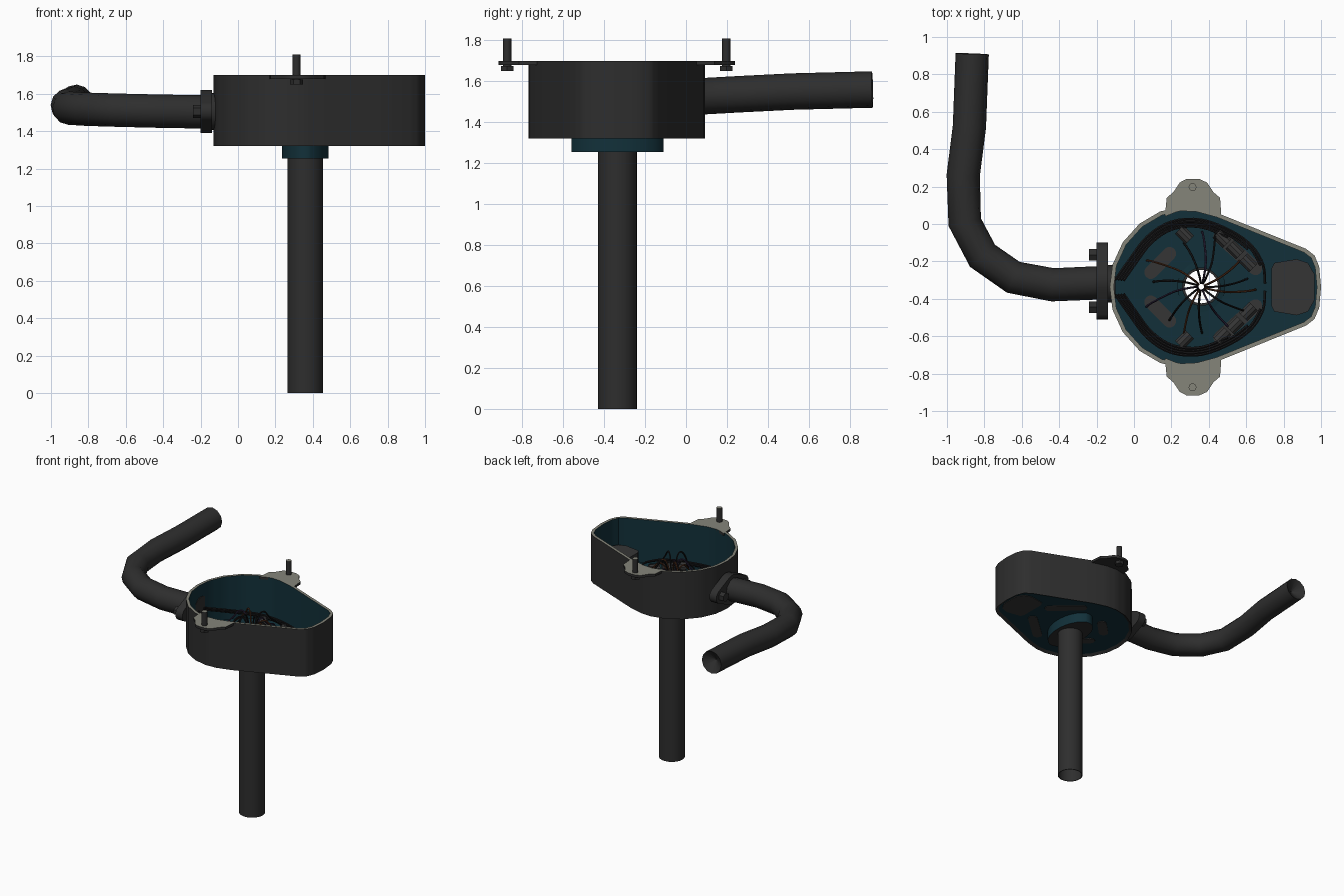
import bpy, bmesh, math, random
from mathutils import Vector

if "Cube" in bpy.data.objects:
    bpy.data.objects.remove(bpy.data.objects["Cube"])
random.seed(4)

def mat(name, c):
    m = bpy.data.materials.new(name)
    m.diffuse_color = (*c, 1)
    m.use_nodes = True
    m.node_tree.nodes["Principled BSDF"].inputs["Base Color"].default_value = m.diffuse_color
    return m

DARK = mat("dark_grey", (0.027, 0.027, 0.027))
TEAL = mat("deep_teal", (0.006, 0.030, 0.042))
BEIGE = mat("grey_beige", (0.235, 0.235, 0.195))
BLACK = mat("wire_black", (0.010, 0.010, 0.011))
BROWN = mat("wire_brown", (0.09, 0.03, 0.012))
PURPLE = mat("wire_purple", (0.03, 0.02, 0.055))
PLATE = mat("pad_grey", (0.036, 0.036, 0.036))
CX, CY = 0.36, -0.335          # column axis
MY = -0.338                    # mirror line of the housing

def loft(name, loops, mats, bands=None, cap0=False, cap1=False, top=None):
    """Skin equal-length loops; bands = material per band; top = material of upward faces."""
    bm = bmesh.new()
    rows = [[bm.verts.new(p) for p in l] for l in loops]
    n = len(loops[0])
    for b in range(len(rows) - 1):
        for i in range(n):
            j = (i + 1) % n
            f = bm.faces.new((rows[b][i], rows[b][j], rows[b + 1][j], rows[b + 1][i]))
            f.material_index = bands[b] if bands else 0
    if cap0:
        bm.faces.new(rows[0][::-1])
    if cap1:
        bm.faces.new(rows[-1])
    bmesh.ops.recalc_face_normals(bm, faces=bm.faces)
    if top is not None:
        for f in bm.faces:
            if f.normal.z > 0.9:
                f.material_index = top
    me = bpy.data.meshes.new(name)
    bm.to_mesh(me)
    bm.free()
    for m in mats:
        me.materials.append(m)
    ob = bpy.data.objects.new(name, me)
    bpy.context.collection.objects.link(ob)
    bpy.context.view_layer.objects.active = ob
    ob.select_set(True)
    bpy.ops.object.shade_smooth_by_angle(angle=math.radians(32))
    ob.select_set(False)
    return ob

def at_z(pts, z):
    return [(p[0], p[1], z) for p in pts]

def prism(name, pts, z0, z1, mats, top=None):
    return loft(name, [at_z(pts, z0), at_z(pts, z1)], mats, None, True, True, top)

def circle(x, y, r, n):
    return [(x + r * math.cos(2 * math.pi * i / n), y + r * math.sin(2 * math.pi * i / n)) for i in range(n)]

def rings(path, radius, n):
    """Cross-section rings along a path."""
    P = [Vector(p) for p in path]
    out, ref = [], None
    for i, p in enumerate(P):
        t = (P[min(i + 1, len(P) - 1)] - P[max(i - 1, 0)]).normalized()
        if ref is None:
            ref = Vector((0, 0, 1)) if abs(t.z) < 0.8 else Vector((1, 0, 0))
        u = (ref - t * ref.dot(t)).normalized()
        ref, v = u, t.cross(u)
        out.append([p + radius * (u * math.cos(2 * math.pi * k / n) + v * math.sin(2 * math.pi * k / n)) for k in range(n)])
    return out

def rod(name, path, r, n, m, caps=True):
    return loft(name, rings(path, r, n), [m], None, caps, caps)

def smooth_path(pts, k=5):
    """Catmull-Rom curve through the points."""
    P = [Vector(p) for p in pts]
    P = [P[0]] + P + [P[-1]]
    out = []
    for i in range(1, len(P) - 2):
        a, b, c, d = P[i - 1:i + 3]
        for s in range(k):
            t = s / k
            out.append(0.5 * (2 * b + (c - a) * t + (2 * a - 5 * b + 4 * c - d) * t * t + (3 * b - a - 3 * c + d) * t ** 3))
    return out + [P[-1]]

# Housing outline: half profile, mirrored, each segment divided
half = [(-.13, 0), (-.115, .12), (-.06, .24), (.03, .34), (.14, .405), (.25, .43), (.34, .425), (.45, .395),
        (.92, .205), (.965, .17), (.99, .11), (1, 0)]
poly = half + [(x, -y) for x, y in half[-2:0:-1]]
outline = []
for i, a in enumerate(poly):
    b = poly[(i + 1) % len(poly)]
    outline += [(a[0] + (b[0] - a[0]) * s / 3, MY + a[1] + (b[1] - a[1]) * s / 3) for s in range(3)]

def offset(pts, d):
    out = []
    for i, p in enumerate(pts):
        a, b = pts[i - 1], pts[(i + 1) % len(pts)]
        t = Vector((b[0] - a[0], b[1] - a[1])).normalized()
        out.append((p[0] + t.y * d, p[1] - t.x * d))
    return out

inner = offset(outline, 0.022)
angles = [math.atan2(p[1] - CY, p[0] - CX) for p in outline]

def radial(rx, ry):
    return [(CX + rx * math.cos(a), CY + ry * math.sin(a)) for a in angles]

# Housing wall with pale rim and teal lining, then floor and neck
loft("housing_wall", [at_z(inner, 1.335), at_z(outline, 1.32), at_z(outline, 1.70), at_z(inner, 1.70), at_z(inner, 1.335)],
     [DARK, BEIGE, TEAL], [0, 0, 1, 2])
loft("housing_floor", [at_z(inner, 1.355), at_z(radial(.125, .135), 1.355), at_z(radial(.125, .135), 1.335),
                       at_z(inner, 1.335)], [TEAL])
loft("neck", [at_z(radial(.1, .1), 1.355), at_z(radial(.125, .225), 1.345), at_z(radial(.125, .225), 1.255),
              at_z(radial(.094, .094), 1.255), at_z(radial(.094, .094), 1.355)], [TEAL, DARK], [0, 0, 1, 0])

# Column: open tube
pole = circle(CX, CY, 0.095, 32)
bore = circle(CX, CY, 0.089, 32)
loft("column", [at_z(bore, 0), at_z(pole, 0), at_z(pole, 1.26), at_z(bore, 1.26), at_z(bore, 0)], [DARK])

# Mounting ears with bolts, mirrored front and back
ear = [(.165, .04), (.175, .14), (.21, .17), (.245, .222), (.28, .24), (.35, .24), (.39, .222), (.425, .17), (.46, .14),
       (.468, .03), (.40, .055), (.32, .07), (.24, .07)]
for tag, s in (("back", 1), ("front", -1)):
    pts = [(x, MY + s * (y - MY)) for x, y in ear]
    prism("ear_" + tag, pts, 1.68, 1.70, [DARK, BEIGE], 1)
    by = MY + s * 0.535
    prism("bolt_shaft_" + tag, circle(.313, by, .021, 12), 1.66, 1.81, [DARK, BEIGE], 1)
    prism("bolt_head_" + tag, circle(.313, by, .035, 6), 1.65, 1.675, [DARK])

# Side flange: rounded diamond plate with two bolts
fl = []
for cy, r, a0, a1 in ((.15, .055, -60, 60), (0, .115, 65, 115), (-.15, .055, 120, 240), (0, .115, 245, 295)):
    for k in range(7):
        a = math.radians(a0 + (a1 - a0) * k / 6)
        fl.append((-.305 + cy + r * math.cos(a), 1.505 + r * math.sin(a)))
loft("side_flange", [[(x, y, z) for y, z in fl] for x in (-.20, -.138)], [DARK], None, True, True)
rod("flange_boss", [(-.15, -.32, 1.505), (-.10, -.32, 1.505)], .10, 20, DARK)
for y in (-.165, -.445):
    rod("flange_bolt", [(-.24, y, 1.505), (-.19, y, 1.505)], .036, 6, DARK)

# Bent side pipe with a recessed end
path = [(-.12, -.315, 1.503), (-.20, -.315, 1.503), (-.435, -.325, 1.507), (-.645, -.285, 1.512), (-.81, -.17, 1.517),
        (-.905, .01, 1.523), (-.913, .26, 1.537), (-.88, .52, 1.55), (-.865, .91, 1.56)]
pr = rings(path, .089, 12)
tip = Vector((-.865, .85, 1.56))
loft("side_pipe", pr + [[tip + (p - Vector(path[-1])) * .05 for p in pr[-1]]], [DARK], None, True, True)

# Floor pads: slots and the block in the narrow end
def capsule(a, b, r):
    d = math.atan2(b[1] - a[1], b[0] - a[0])
    return [(c[0] + r * math.cos(d + o + math.pi * k / 6), c[1] + r * math.sin(d + o + math.pi * k / 6))
            for c, o in ((b, -math.pi / 2), (a, math.pi / 2)) for k in range(7)]

for s in (1, -1):
    for a, b in (((.09, .08), (.19, .18)), ((.46, .27), (.65, .10))):
        prism("floor_slot", capsule((a[0], MY + s * a[1]), (b[0], MY + s * b[1]), .036), 1.33, 1.36, [PLATE])
    # Connector barrels beside the slots
    for x, y in ((.27, .28), (.47, .26), (.54, .20), (.61, .13)):
        c, d = Vector((x, MY + s * y, 1.395)), Vector((.7, -.7 * s, 0))
        rod("connector", [c - d * .04, c + d * .04], .034, 10, PLATE)
end = [(.735, .10), (.75, .13), (.87, .15), (.93, .13), (.965, .07)]
prism("end_block", [(x, MY + y) for x, y in end] + [(x, MY - y) for x, y in end[::-1]], 1.33, 1.50, [PLATE])

# Wires: loops fanning out of the column
cols = [BLACK, BROWN, BLACK, PURPLE]
for i in range(14):
    a = 2 * math.pi * i / 14 + random.uniform(-.15, .15)
    r, h = random.uniform(.2, .3), random.uniform(1.5, 1.62)
    pts = [(.03, 1.2), (.02, 1.4), (.05, h - .03), (.10, h), (.16, h - .07), (r, 1.42), (r + .04, 1.37)]
    w = [(CX + q * math.cos(a + q), CY + q * math.sin(a + q), z) for q, z in pts]
    rod("loop_wire", smooth_path(w, 4), .006, 6, cols[i % 4])

# Wires: harness from the inlet along both walls
run = [(-.10, .04, 1.5), (-.03, .14, 1.47), (.07, .27, 1.43), (.2, .35, 1.41), (.36, .36, 1.40), (.52, .30, 1.41),
       (.63, .22, 1.42), (.69, .12, 1.42), (.70, .02, 1.40)]
for s in (1, -1):
    for k in range(4):
        q = 1 - .035 * k
        w = [(.33 + (x - .33) * q, MY + s * y * q, z + .012 * (k % 2)) for x, y, z in run[:9 - k]]
        rod("harness_wire", smooth_path(w, 4), .008, 6, BLACK)
